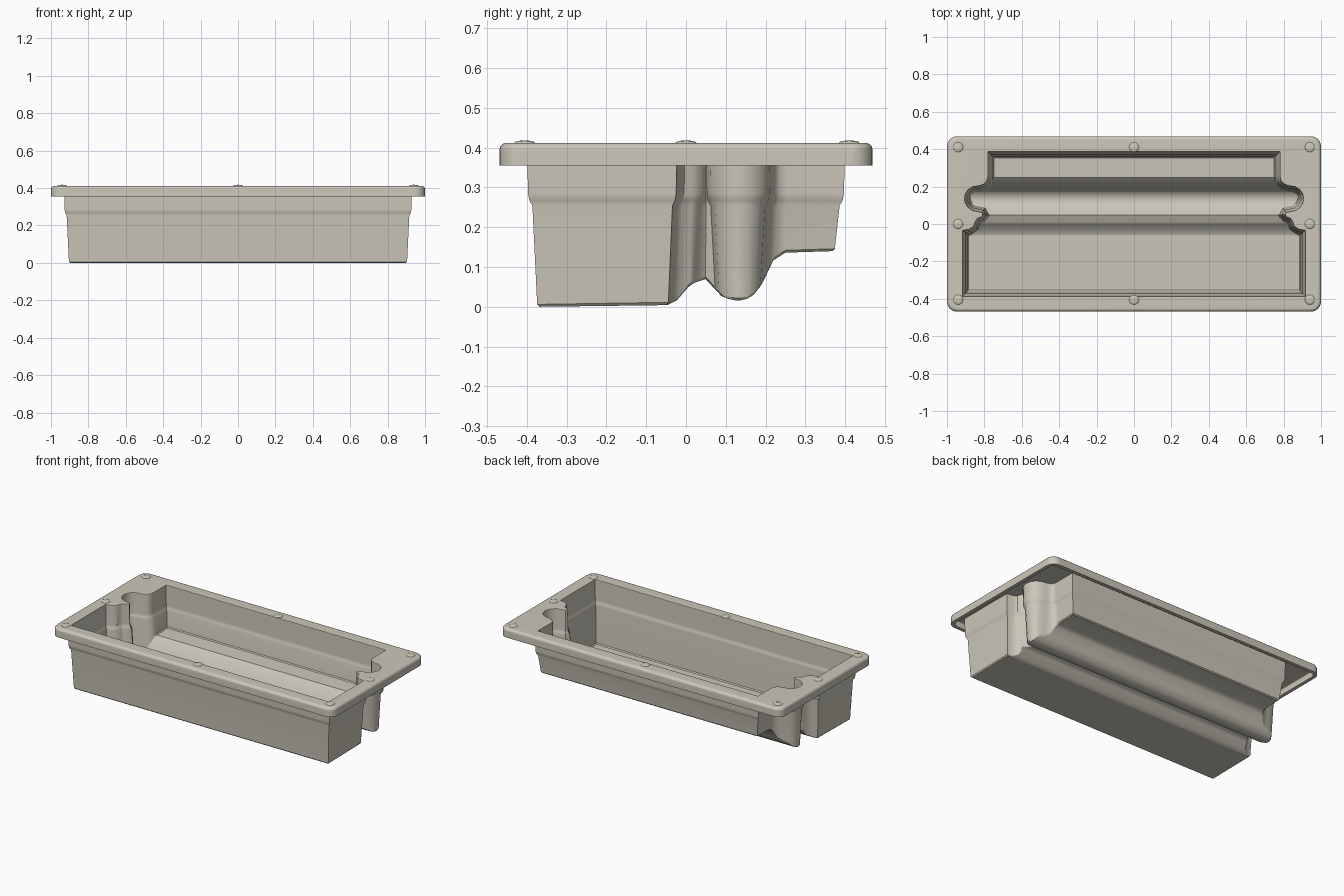
import bpy, bmesh, math
from mathutils import Vector

if "Cube" in bpy.data.objects:
    bpy.data.objects.remove(bpy.data.objects["Cube"])

TOP, LIP, WALL, RIM = 0.412, 0.355, 0.014, 0.022

mat = bpy.data.materials.new("warm grey plastic")
mat.diffuse_color = (0.60, 0.57, 0.49, 1)
mat.use_nodes = True
mat.node_tree.nodes["Principled BSDF"].inputs["Base Color"].default_value = mat.diffuse_color

# Right half of the opening, front to back: wide bay, notch, round channel end, narrow shelf
HALF = [(0.915, -0.385), (0.915, -0.035), (0.878, -0.029), (0.855, -0.012), (0.847, 0.013),
        (0.836, 0.029), (0.815, 0.037), (0.806, 0.05), (0.813, 0.063), (0.838, 0.068),
        (0.864, 0.073), (0.887, 0.09), (0.901, 0.113), (0.906, 0.135), (0.901, 0.16),
        (0.887, 0.182), (0.862, 0.198), (0.828, 0.203), (0.802, 0.212), (0.786, 0.228),
        (0.78, 0.252), (0.78, 0.385)]
OUTLINE = [Vector(p) for p in HALF] + [Vector((-x, y)) for x, y in reversed(HALF)]
N = len(HALF)

# Underside height across the depth of the tray
FLOOR = [(-0.5, 0.0), (-0.07, 0.0), (-0.045, 0.005), (-0.02, 0.018), (0.0, 0.045), (0.02, 0.06),
         (0.05, 0.07), (0.07, 0.047), (0.09, 0.026), (0.11, 0.018), (0.13, 0.015), (0.15, 0.018),
         (0.17, 0.03), (0.19, 0.055), (0.205, 0.085), (0.22, 0.118), (0.235, 0.133),
         (0.26, 0.138), (0.5, 0.142)]


def floor_z(y):
    for (y0, z0), (y1, z1) in zip(FLOOR, FLOOR[1:]):
        if y <= y1:
            return z0 + (z1 - z0) * (y - y0) / (y1 - y0)
    return FLOOR[-1][1]


def inset(points, d):
    """Mitred inset of a counter-clockwise loop; negative d grows it."""
    out = []
    for i, p in enumerate(points):
        a = (p - points[i - 1]).normalized()
        b = (points[(i + 1) % len(points)] - p).normalized()
        na, nb = Vector((-a.y, a.x)), Vector((-b.y, b.x))
        out.append(p + (na + nb) * d / max(1 + na.dot(nb), 0.5))
    return out


def rim_loop(d):
    """Rounded rectangle, inset by d."""
    r, pts = 0.055 - d, []
    for k, (sx, sy) in enumerate([(1, -1), (1, 1), (-1, 1), (-1, -1)]):
        for j in range(7):
            a = math.radians(-90 + 90 * k + 15 * j)
            pts.append(Vector((sx * 0.945 + r * math.cos(a), sy * 0.414 + r * math.sin(a))))
    return pts


def add_loop(bm, pts, z):
    return [bm.verts.new((p.x, p.y, z(p.y) if callable(z) else z)) for p in pts]


def bridge(bm, a, b):
    for i in range(len(a)):
        j = (i + 1) % len(a)
        bm.faces.new((a[i], a[j], b[j], b[i]))


def chain(bm, loops):
    for a, b in zip(loops, loops[1:]):
        bridge(bm, a, b)


def loop_edges(bm, loop):
    return [bm.edges.get((loop[i - 1], loop[i])) for i in range(len(loop))]


def skin(bm, wall, rim):
    """One face of the shell: skirt, flange, stepped wall and floor."""
    top = TOP - rim
    r = 0.018 if rim == 0 else 0.006
    skirt = [add_loop(bm, rim_loop(rim), LIP)]
    for k in range(4):
        a = math.radians(30 * k)
        skirt.append(add_loop(bm, rim_loop(rim + r * (1 - math.cos(a))),
                              top - r * (1 - math.sin(a))))
    chain(bm, skirt)
    levels = [(0.0, top), (0.002, 0.285), (0.005, 0.268), (0.013, 0.254)]
    if rim == 0:
        levels = [(-0.005, top), (-0.0015, top - 0.0015), (0.0, top - 0.006)] + levels[1:]
    walls = [add_loop(bm, inset(OUTLINE, d - wall), z) for d, z in levels]
    lift = WALL - wall
    walls.append(add_loop(bm, inset(OUTLINE, 0.025 - wall),
                          lambda y: floor_z(y) + lift + 0.006))
    base = add_loop(bm, inset(OUTLINE, 0.031 - wall), lambda y: floor_z(y) + lift)
    walls.append(base)
    chain(bm, walls)
    # floor strips run from side to side
    for i in range(N - 1):
        bm.faces.new((base[i], base[i + 1], base[-2 - i], base[-1 - i]))
    # flat flange between skirt and opening
    bmesh.ops.triangle_fill(bm, use_beauty=True,
                            edges=loop_edges(bm, skirt[-1]) + loop_edges(bm, walls[0]))
    return skirt[0]


def finish(bm, name, angle):
    bmesh.ops.recalc_face_normals(bm, faces=bm.faces[:])
    mesh = bpy.data.meshes.new(name)
    bm.to_mesh(mesh)
    bm.free()
    mesh.materials.append(mat)
    ob = bpy.data.objects.new(name, mesh)
    bpy.context.collection.objects.link(ob)
    bpy.ops.object.select_all(action='DESELECT')
    ob.select_set(True)
    bpy.context.view_layer.objects.active = ob
    bpy.ops.object.shade_smooth_by_angle(angle=math.radians(angle))
    return ob


# Tray shell: inner and outer skins joined along the skirt's lower edge
bm = bmesh.new()
bridge(bm, skin(bm, 0.0, 0.0), skin(bm, WALL, RIM))
tray = finish(bm, "tray_shell", 35)
mod = tray.modifiers.new("even shading", 'WEIGHTED_NORMAL')
mod.keep_sharp = True

# Low domed buttons around the flange
spots = [(x, y) for x in (-0.94, 0, 0.94) for y in (-0.405, 0, 0.41) if (x, y) != (0, 0)]
for n, (x, y) in enumerate(spots):
    bm = bmesh.new()
    bmesh.ops.create_uvsphere(bm, u_segments=20, v_segments=8, radius=1)
    for v in bm.verts:
        v.co = (x + v.co.x * 0.026, y + v.co.y * 0.026, TOP + v.co.z * 0.006)
    finish(bm, f"rim_button_{n + 1}", 60)
